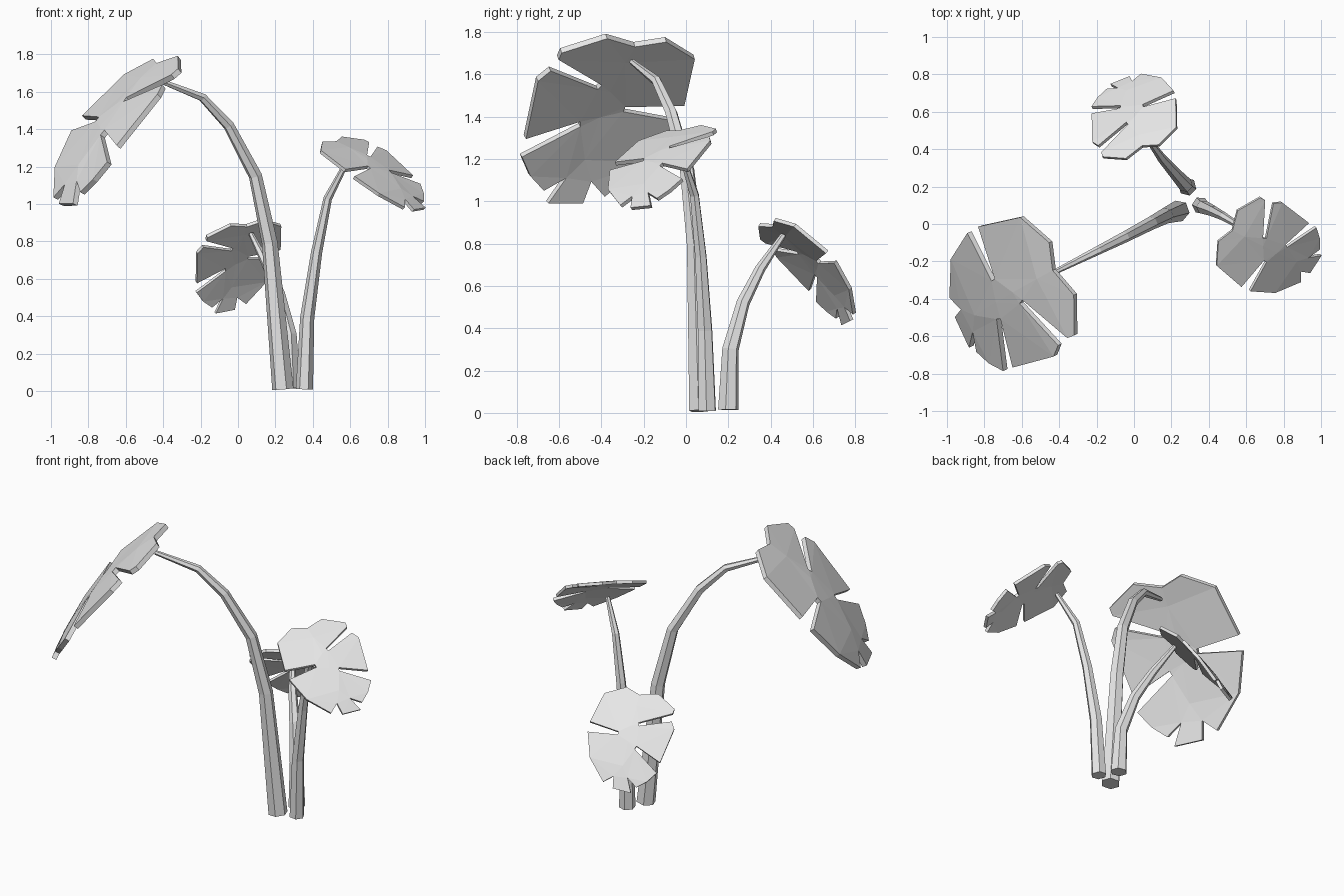
import bpy
import bmesh
from mathutils import Vector, Matrix
from mathutils.geometry import delaunay_2d_cdt

cube = bpy.data.objects.get("Cube")
if cube:
    bpy.data.objects.remove(cube, do_unlink=True)

grey = bpy.data.materials.new("pale_grey")
grey.use_nodes = True
grey.diffuse_color = (0.8, 0.8, 0.8, 1)
grey.node_tree.nodes["Principled BSDF"].inputs["Base Color"].default_value = (0.8, 0.8, 0.8, 1)

# Split leaf outline: x runs from stalk to tip, y to the leaf's left
OUTLINE = [
    (-.42, 0), (-.47, .17), (-.35, .36), (-.30, .355),
    (-.14, .06), (-.11, .07),                       # first left split
    (-.22, .365), (-.15, .405), (.20, .345),
    (.09, .09), (.12, .08),                         # second left split
    (.30, .335), (.40, .26), (.47, .17),
    (.40, .07), (.53, .13), (.52, -.05), (.41, -.065),  # tip
    (.478, -.153), (.283, -.325), (.04, -.40),
    (.015, -.11), (-.015, -.11),                    # right split
    (-.06, -.40), (-.37, -.333), (-.475, -.14),
]
MIDRIB = [(-.3, 0), (-.1, 0), (.06, 0), (.3, 0)]


def leaf(name, centre, along, right, size):
    """One cupped leaf, placed by its centre, tip direction and right side."""
    n, m = len(OUTLINE), len(MIDRIB)
    points = [Vector(p) for p in OUTLINE + MIDRIB]
    edges = [(n + i, n + i + 1) for i in range(m - 1)]
    flat, _, tris, *_ = delaunay_2d_cdt(points, edges, [list(range(n))], 1, 1e-5)

    bm = bmesh.new()
    verts = [bm.verts.new((p.x, p.y, .05 - .3 * p.x ** 2 - .1 * p.y ** 2)) for p in flat]
    for tri in tris:
        bm.faces.new([verts[i] for i in tri])
    bmesh.ops.recalc_face_normals(bm, faces=bm.faces)
    if sum(f.normal.z for f in bm.faces) < 0:
        bmesh.ops.reverse_faces(bm, faces=bm.faces)
    mesh = bpy.data.meshes.new(name)
    bm.to_mesh(mesh)
    bm.free()
    mesh.materials.append(grey)

    obj = bpy.data.objects.new(name, mesh)
    bpy.context.collection.objects.link(obj)
    thick = obj.modifiers.new("thickness", 'SOLIDIFY')
    thick.thickness = .03
    thick.offset = 0

    x = Vector(along).normalized()
    y = -Vector(right)
    y = (y - x * y.dot(x)).normalized()
    turn = Matrix((x, y, x.cross(y))).transposed().to_4x4()
    obj.matrix_world = Matrix.Translation(centre) @ turn @ Matrix.Scale(size, 4)


def stem(name, path):
    """A tapering six-sided stalk through (x, y, z, radius) points."""
    curve = bpy.data.curves.new(name, 'CURVE')
    curve.dimensions = '3D'
    curve.bevel_depth = 1
    curve.bevel_resolution = 1
    curve.use_fill_caps = True
    line = curve.splines.new('POLY')
    line.use_smooth = False
    line.points.add(len(path) - 1)
    for point, (x, y, z, r) in zip(line.points, path):
        point.co = (x, y, z, 1)
        point.radius = r
    curve.materials.append(grey)
    obj = bpy.data.objects.new(name, curve)
    bpy.context.collection.objects.link(obj)
    bpy.ops.object.select_all(action='DESELECT')
    obj.select_set(True)
    bpy.context.view_layer.objects.active = obj
    bpy.ops.object.convert(target='MESH')


# Leaves
leaf("large_leaf", (-.66, -.38, 1.42), (-.55, -.32, -.77), (-.434, .90, -.063), 1)
leaf("left_leaf", (.72, -.125, 1.175), (.736, -.35, -.58), (-.52, -.85, -.14), .63)
leaf("back_leaf", (0, .58, .69), (-.173, .633, -.753), (.912, .39, .12), .62)

# Stems
stem("large_stem", [(.24, .07, .01, .058), (.17, .045, .79, .043), (.093, .005, 1.15, .036),
                    (-.05, -.07, 1.42, .03), (-.19, -.14, 1.57, .024), (-.42, -.255, 1.66, .014)])
stem("left_stem", [(.355, .1, .01, .046), (.37, .09, .39, .038), (.42, .07, .74, .03),
                   (.48, .04, 1.03, .023), (.58, -.02, 1.22, .014)])
stem("back_stem", [(.285, .2, .015, .05), (.275, .21, .3, .04), (.22, .27, .52, .032),
                   (.15, .35, .68, .025), (.07, .46, .84, .014)])
